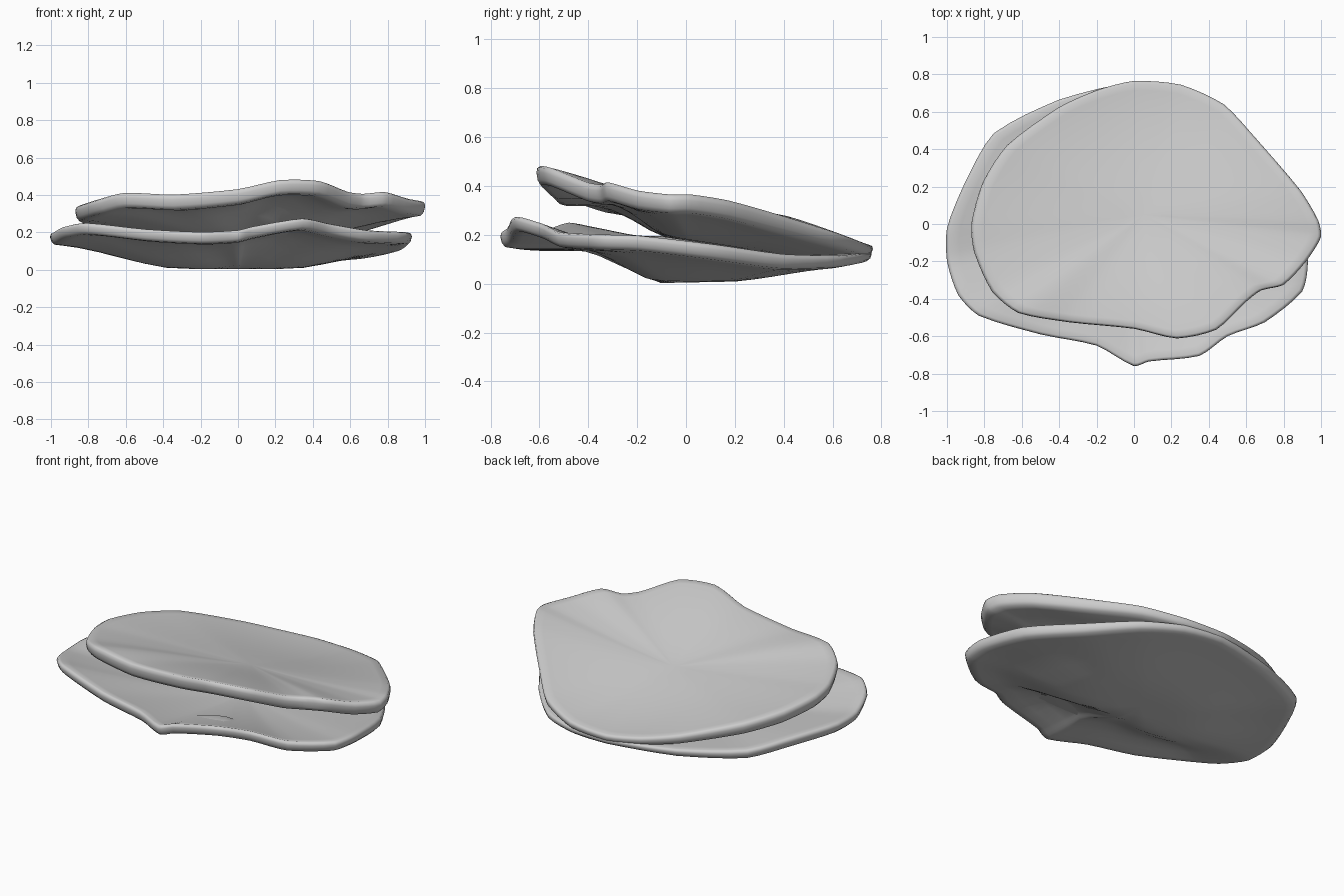
import bpy, bmesh, math
from mathutils import Vector

if "Cube" in bpy.data.objects:
    bpy.data.objects.remove(bpy.data.objects["Cube"])

# Rim outlines, counter-clockwise from the back: (x, y, height of rim middle)
LOWER_RIM = [(0, .76, .115), (-.4, .665, .115), (-.75, .485, .13), (-.9, .23, .155), (-1, -.02, .165),
             (-1, -.2, .165), (-.94, -.38, .20), (-.83, -.49, .22), (-.5, -.59, .185), (-.2, -.65, .17),
             (0, -.76, .18), (.08, -.735, .20), (.35, -.705, .245), (.5, -.6, .215), (.7, -.525, .18),
             (.9, -.36, .17), (.93, -.2, .165), (.88, .1, .13), (.7, .4, .09), (.48, .63, .09), (.25, .735, .105)]
UPPER_RIM = [(0, .765, .135), (-.2, .715, .15), (-.4, .625, .18), (-.68, .42, .24), (-.81, .22, .27),
             (-.87, 0, .295), (-.855, -.15, .305), (-.76, -.36, .335), (-.62, -.475, .37), (-.35, -.525, .36),
             (0, -.56, .39), (.23, -.612, .44), (.44, -.565, .435), (.6, -.415, .375), (.68, -.355, .365),
             (.8, -.325, .375), (.92, -.2, .34), (1, -.07, .325), (.985, .02, .325), (.89, .18, .30),
             (.65, .46, .225), (.48, .64, .175), (.25, .745, .14)]
STEPS = 4


def smooth_loop(points, pull=.65):
    """Softly rounded curve through a closed loop; pull < 1 keeps slight corners."""
    p = [Vector(q) for q in points]
    n, out = len(p), []
    for i in range(n):
        a, b, c, d = p[i - 1], p[i], p[(i + 1) % n], p[(i + 2) % n]
        seg = (c - b).length
        m0 = (c - a) * seg / (seg + (b - a).length)
        m1 = (d - b) * seg / ((d - c).length + seg)
        m0 = m0 * pull + (c - b) * (1 - pull)
        m1 = m1 * pull + (c - b) * (1 - pull)
        for k in range(STEPS):
            t = k / STEPS
            out.append(b * (2*t**3 - 3*t*t + 1) + m0 * (t**3 - 2*t*t + t)
                       + c * (3*t*t - 2*t**3) + m1 * (t**3 - t*t))
    return out


def shell(name, rim, centre, top_mid, slope, thick_rim):
    """Slab with a gently dished top, a bowl-like underside and a wavy rim."""
    loop = smooth_loop(rim)
    c = Vector(centre)      # lowest point of the underside
    n = len(loop)
    bm = bmesh.new()
    rings = []

    def ring(t, side, lip=1.0):
        vs = []
        for r in loop:
            d = r - c
            sy = d.y / math.hypot(d.x, d.y)
            front, back = max(0, -sy) ** 2, max(0, sy) ** 2
            half = thick_rim * .5 * (1 - .45 * back) * lip
            x, y = c.x + d.x * t, c.y + d.y * t
            if side > 0:    # top: nearly straight slope to the rim
                z0, s = top_mid + slope * (y - c.y), t ** 1.5
                # soften toward the middle so opposite sides meet smoothly
                z = z0 + (r.z + half - z0) * s
            else:           # underside: flat floor, then a rise (early at the front)
                a = .34 - .18 * front - .14 * back
                b = .94 - .32 * front + .08 * back
                s = min(1, max(0, (t - a) / (b - a)))
                s = .5 * s + .5 * s * s * (3 - 2 * s)
                z0 = c.z + slope * (y - c.y)
                z = z0 + (r.z - half - z0) * s
            vs.append(bm.verts.new((x, y, z)))
        rings.append(vs)

    ts = [.12, .25, .38, .5, .62, .74, .85, .93]
    for t in ts + [.98]:
        ring(t, 1)
    # rim: crisp upper edge, undercut below
    ring(.995, 1, .8)
    ring(1, 1, .35)
    ring(.992, -1, .4)
    ring(.975, -1, .85)
    for t in reversed(ts):
        ring(t, -1)
    for A, B in zip(rings, rings[1:]):
        for i in range(n):
            j = (i + 1) % n
            bm.faces.new((A[i], B[i], B[j], A[j]))
    # close the middle, above and below
    for vs, z in ((rings[0], top_mid), (rings[-1], c.z)):
        mid = bm.verts.new((c.x, c.y, z))
        for i in range(n):
            bm.faces.new((mid, vs[i], vs[(i + 1) % n]))
    bmesh.ops.recalc_face_normals(bm, faces=bm.faces)
    me = bpy.data.meshes.new(name)
    bm.to_mesh(me)
    bm.free()
    ob = bpy.data.objects.new(name, me)
    bpy.context.collection.objects.link(ob)
    for f in me.polygons:
        f.use_smooth = True
    return ob


# Lower half lies on the ground, upper half tilts open toward the front
shell("lower_shell", LOWER_RIM, (0, .05, .006), .10, .02, .07)
shell("upper_shell", UPPER_RIM, (.05, .05, .17), .285, -.15, .085)
